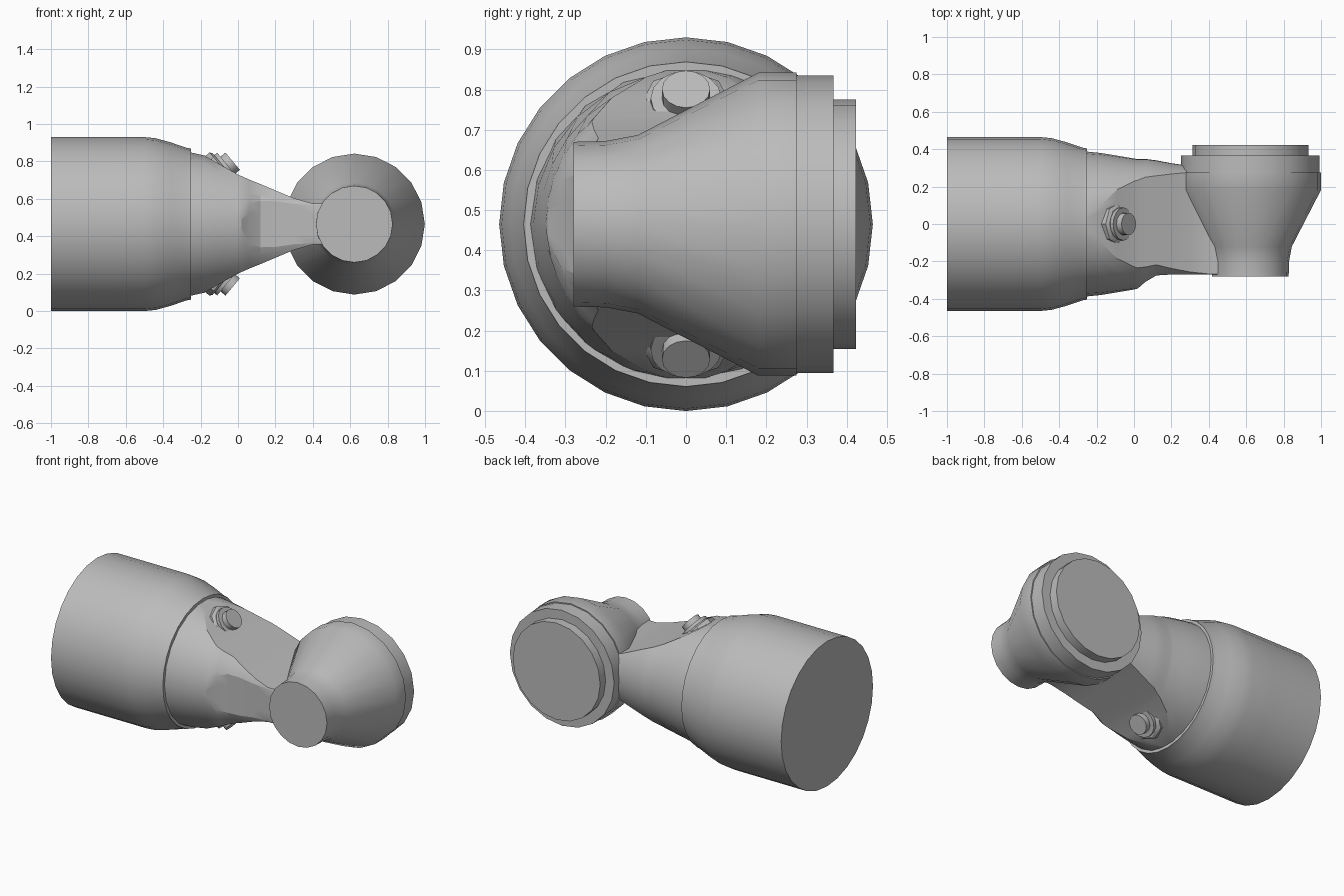
import bpy
import bmesh
from math import radians, sin, cos, asin, sqrt, pi
from mathutils import Vector

if "Cube" in bpy.data.objects:
    bpy.data.objects.remove(bpy.data.objects["Cube"])

MID = 0.465  # height of the main axis

grey = bpy.data.materials.new("grey metal")
grey.use_nodes = True
colour = (0.5, 0.5, 0.5, 1)
grey.diffuse_color = colour
grey.node_tree.nodes["Principled BSDF"].inputs["Base Color"].default_value = colour


def loft(name, rings, angle=30):
    """Skin a list of equal-length rings and cap both ends."""
    bm = bmesh.new()
    loops = [[bm.verts.new(p) for p in ring] for ring in rings]
    n = len(loops[0])
    for a, b in zip(loops, loops[1:]):
        for i in range(n):
            j = (i + 1) % n
            bm.faces.new((a[i], a[j], b[j], b[i]))
    bm.faces.new(loops[0])
    bm.faces.new(loops[-1])
    bmesh.ops.remove_doubles(bm, verts=bm.verts, dist=0.0005)
    bmesh.ops.recalc_face_normals(bm, faces=bm.faces)
    mesh = bpy.data.meshes.new(name)
    bm.to_mesh(mesh)
    bm.free()
    mesh.materials.append(grey)
    obj = bpy.data.objects.new(name, mesh)
    bpy.context.collection.objects.link(obj)
    bpy.ops.object.select_all(action='DESELECT')
    obj.select_set(True)
    bpy.context.view_layer.objects.active = obj
    bpy.ops.object.shade_smooth_by_angle(angle=radians(angle))
    return obj


def lathe(name, origin, axis, side, profile, sides):
    """Turn (distance, radius) pairs around an axis."""
    origin, axis, side = Vector(origin), Vector(axis).normalized(), Vector(side)
    other = axis.cross(side)
    rings = []
    for d, r in profile:
        rings.append([origin + axis * d
                      + (side * cos(2 * pi * i / sides) + other * sin(2 * pi * i / sides)) * r
                      for i in range(sides)])
    return loft(name, rings)


# Large housing, tapering to a lip where the arm leaves it
lathe("housing", (0, 0, MID), (1, 0, 0), (0, 0, 1),
      [(-1, 0.465), (-0.65, 0.465), (-0.5, 0.465), (-0.44, 0.459), (-0.36, 0.437),
       (-0.275, 0.408), (-0.25, 0.404), (-0.25, 0.375)], 28)

# Joint: narrow hub at the front, cone, rim and stepped back plate
lathe("joint", (0.622, 0, MID), (0, 1, 0), (0, 0, 1),
      [(-0.28, 0.205), (-0.2, 0.207), (-0.12, 0.222), (0.18, 0.377), (0.275, 0.377),
       (0.275, 0.37), (0.367, 0.37), (0.367, 0.31), (0.423, 0.31)], 20)


# Arm: round section cut by two converging flats and a flat front
def arm_ring(x, cy, r, half, front):
    a = asin(min(half / r, 1))
    rel = min(abs(front - cy), r)
    b = min(asin(sqrt(r * r - rel * rel) / r), a)

    def arc(t0, t1, n):
        return [(cy + r * cos(t0 + (t1 - t0) * i / n),
                 r * sin(t0 + (t1 - t0) * i / n)) for i in range(n)]

    def flat(t0, t1, n):
        p, q = arc(t0, t1, 1)[0], arc(t1, t0, 1)[0]
        return [(p[0] + (q[0] - p[0]) * i / n, p[1] + (q[1] - p[1]) * i / n)
                for i in range(n)]

    pts = (arc(-a, a, 12) + flat(a, pi - a, 6) + arc(pi - a, pi - b, 5)
           + flat(pi - b, pi + b, 4) + arc(pi + b, pi + a, 5) + flat(pi + a, 2 * pi - a, 6))
    return [(x, max(y, front), MID + z) for y, z in pts]


# Stations: x, section centre, radius, half height, front cut
stations = [(-0.28, 0, 0.39, 0.389, -0.4), (-0.18, 0, 0.38, 0.367, -0.4),
            (-0.09, 0, 0.365, 0.315, -0.38), (0, 0, 0.35, 0.265, -0.36),
            (0.02, 0, 0.347, 0.256, -0.345), (0.06, 0.01, 0.338, 0.238, -0.31),
            (0.12, 0.02, 0.32, 0.214, -0.275), (0.2, 0.015, 0.31, 0.18, -0.27),
            (0.3, 0.01, 0.3, 0.138, -0.27), (0.4, 0.01, 0.298, 0.11, -0.27),
            (0.52, 0.01, 0.297, 0.11, -0.27)]
arm = loft("arm", [arm_ring(*s) for s in stations], 20)

# Bolts on the upper and lower flats: hexagonal seat, collar and head
for label, s in (("upper", 1), ("lower", -1)):
    axis, at = (0.77, 0, 0.64 * s), (-0.09, 0, MID + 0.285 * s)
    for part, sides, profile in (
            ("seat", 8, [(-0.06, 0.115), (0.015, 0.115), (0.025, 0.1)]),
            ("collar", 16, [(0, 0.088), (0.045, 0.088)]),
            ("head", 16, [(0, 0.06), (0.08, 0.06)])):
        lathe(label + "_bolt_" + part, at, axis, (0, 1, 0), profile, sides)
